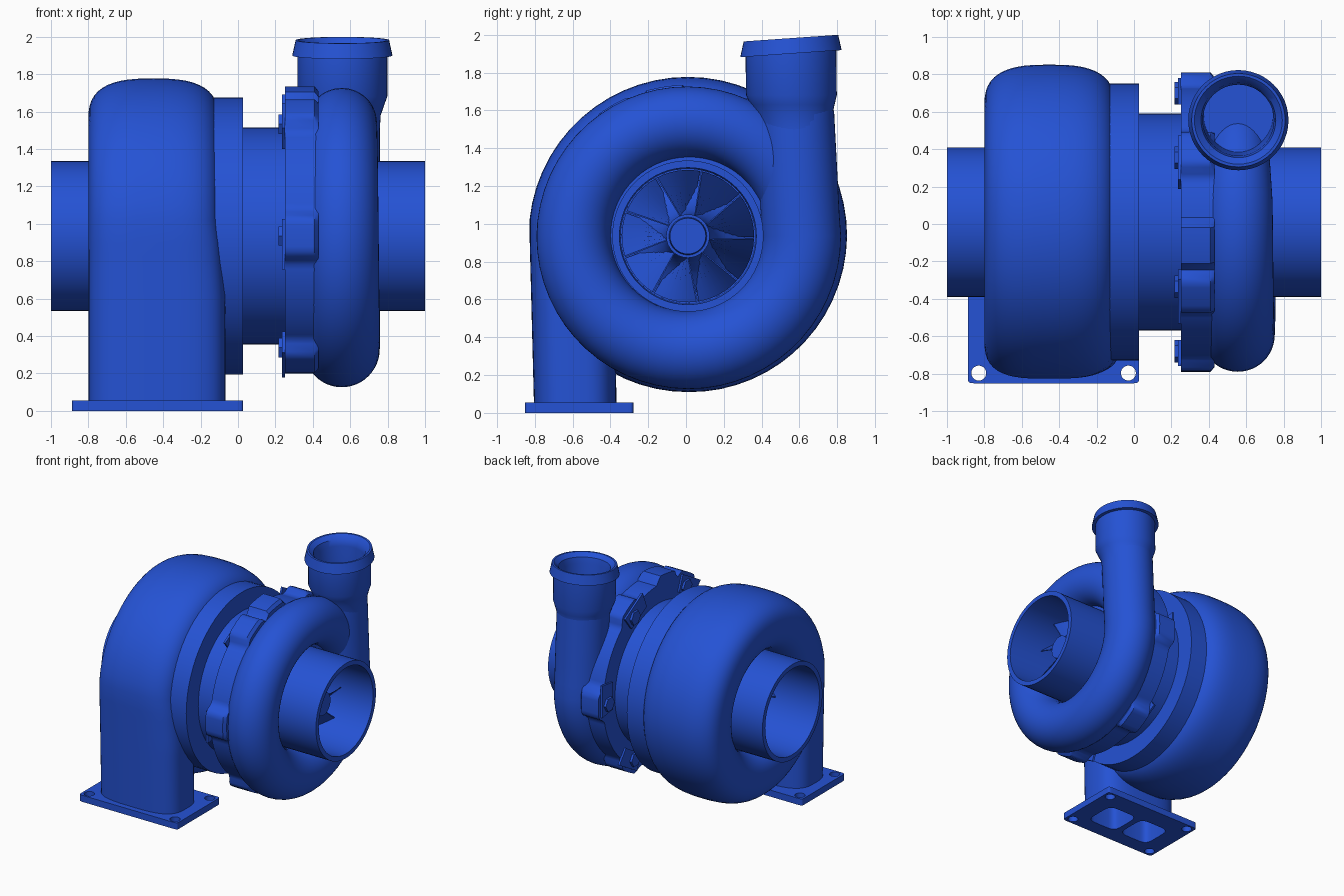
import bpy, bmesh
from math import sin, cos, pi, radians, copysign
from mathutils import Vector

if "Cube" in bpy.data.objects:
    bpy.data.objects.remove(bpy.data.objects["Cube"], do_unlink=True)

AXIS = Vector((0, 0.01, 0.935))   # shaft centre line, running along x

paint = bpy.data.materials.new("blue_paint")
paint.use_nodes = True
paint.diffuse_color = (0.018, 0.085, 0.66, 1)
paint.node_tree.nodes["Principled BSDF"].inputs["Base Color"].default_value = paint.diffuse_color


def finish(obj, angle=35):
    """Paint the object and smooth everything but its sharp edges."""
    obj.data.materials.clear()
    obj.data.materials.append(paint)
    bpy.ops.object.select_all(action='DESELECT')
    obj.select_set(True)
    bpy.context.view_layer.objects.active = obj
    bpy.ops.object.shade_smooth_by_angle(angle=radians(angle))


def loft(name, shells, start=True, end=True):
    """Skin each shell, a list of equal rings, with optional end caps."""
    bm = bmesh.new()
    for rings in shells:
        rows = [[bm.verts.new(p) for p in ring] for ring in rings]
        n = len(rows[0])
        for a, b in zip(rows, rows[1:]):
            for i in range(n):
                k = (i + 1) % n
                bm.faces.new((a[i], a[k], b[k], b[i]))
        if start:
            bm.faces.new(rows[0][::-1])
        if end:
            bm.faces.new(rows[-1])
    bmesh.ops.recalc_face_normals(bm, faces=bm.faces)
    mesh = bpy.data.meshes.new(name)
    bm.to_mesh(mesh)
    bm.free()
    obj = bpy.data.objects.new(name, mesh)
    bpy.context.collection.objects.link(obj)
    finish(obj)


def ellipse(n, exponent=2):
    """Unit superellipse points."""
    angles = [2 * pi * i / n for i in range(n)]
    power = 2 / exponent
    return [(copysign(abs(cos(a)) ** power, cos(a)),
             copysign(abs(sin(a)) ** power, sin(a))) for a in angles]


def ring(center, u, v, hu, hv, exponent=2, n=48):
    u, v, center = Vector(u), Vector(v), Vector(center)
    return [center + u * hu * c + v * hv * s for c, s in ellipse(n, exponent)]


def lathe(name, profile, n=64, **caps):
    """Turn (x, radius) points about the shaft."""
    rings = [ring(AXIS + Vector((x, 0, 0)), (0, 1, 0), (0, 0, 1), r, r, 2, n)
             for x, r in profile]
    loft(name, [rings], **caps)


def polar(x, r, deg):
    a = radians(deg)
    return AXIS + Vector((x, r * cos(a), r * sin(a)))


def scroll_ring(x, r, deg, hx, hr, exponent=2):
    a = radians(deg)
    return ring(polar(x, r, deg), (1, 0, 0), (0, cos(a), sin(a)), hx, hr, exponent)


def mix(a, b, t):
    return a + (b - a) * max(0, min(1, t))


# Turbine housing: rounded neck rising into a scroll
rings = []
for i in range(13):
    z = mix(0.05, 0.9, i / 12)
    t = (z - 0.6) / 0.45
    rings.append(ring((mix(-0.433, -0.45, t), mix(-0.585, -0.605, z), z), (1, 0, 0), (0, -1, 0),
                      mix(0.366, 0.35, t), mix(0.218, 0.224, z), 3.2))
for i in range(1, 57):
    deg = 180 - 6 * i
    rings.append(scroll_ring(-0.452, mix(0.617, 0.6, -deg / 90), deg,
                             mix(0.348, 0.3, (-deg - 130) / 26), 0.225, mix(3.2, 2.8, i / 8)))
loft("turbine_housing", [rings], start=False)

# Mounting flange: plate outline with bolt holes and two ports
curve = bpy.data.curves.new("mounting_flange", 'CURVE')
curve.dimensions = '2D'
curve.fill_mode = 'BOTH'
curve.extrude = 0.0275
FX, FY, PORT_Y = -0.43, -0.565, -0.585


def outline(cx, cy, hx, hy, exponent, n=32):
    spline = curve.splines.new('POLY')
    spline.points.add(n - 1)
    spline.use_cyclic_u = True
    for p, (c, s) in zip(spline.points, ellipse(n, exponent)):
        p.co = (cx + hx * c, cy + hy * s, 0, 1)


outline(FX, FY, 0.458, 0.287, 40, 64)
for sx in (-1, 1):
    outline(FX + sx * 0.165, PORT_Y, 0.14, 0.14, 5)
    for sy in (-1, 1):
        outline(FX + sx * 0.4, FY + sy * 0.232, 0.04, 0.04, 2, 24)
flange = bpy.data.objects.new("mounting_flange", curve)
flange.location.z = 0.0275
bpy.context.collection.objects.link(flange)
bpy.ops.object.select_all(action='DESELECT')
flange.select_set(True)
bpy.context.view_layer.objects.active = flange
bpy.ops.object.convert(target='MESH')
finish(bpy.context.view_layer.objects.active)

# Gas passages inside the neck
ports = [[ring((FX + s * 0.165, PORT_Y, z), (1, 0, 0), (0, 1, 0), 0.14, 0.14, 5, 32)
          for z in (0.03, 0.65)] for s in (-1, 1)]
loft("port_passages", ports, start=False)

# Central bodies
lathe("turbine_back_plate", [(-0.3, 0.74), (0.028, 0.74)])
lathe("bearing_housing", [(0, 0.58), (0.27, 0.58)])

# Compressor back plate with bolt lobes and one extra boss near the top
LOBES = (0, 60, 99, 120, 180, 240, 300)


def lobed(x, tip):
    points = []
    for deg in range(0, 360, 2):
        off = min(abs((deg - c + 180) % 360 - 180) for c in LOBES)
        points.append(polar(x, mix(tip, 0.735, (off - 7) / 4), deg))
    return points


loft("compressor_back_plate", [[lobed(0.25, 0.8), lobed(0.41, 0.8), lobed(0.43, 0.775)]])
lathe("compressor_core", [(0.4, 0.735), (0.47, 0.73), (0.55, 0.6), (0.57, 0.39)],
      start=False, end=False)

# Clamp plates and hex bolts
plates, bolts = [], []
for deg in range(0, 360, 60):
    a = radians(deg)
    radial, tangent = Vector((0, cos(a), sin(a))), Vector((0, -sin(a), cos(a)))
    plates.append([[polar(x, 0.7, deg) + radial * p * 0.07 + tangent * q
                    for p, q in ((-1, -0.07), (1, -0.09), (1, 0.18), (-1, 0.16))]
                   for x in (0.235, 0.252)])
    bolts.append([ring(polar(x, 0.69, deg), radial, tangent, 0.06, 0.06, 2, 6)
                  for x in (0.216, 0.24)])
loft("clamp_plates", plates)
loft("clamp_bolts", bolts)

# Compressor scroll growing into the discharge pipe
rings = []
for i in range(57):
    t = i / 56
    r = mix(0.18, 0.208, t * 1.25)
    rings.append(scroll_ring(0.555, mix(0.785, 0.81, t * 1.3) - r, 24 + 336 * t,
                             mix(0.15, 0.18, t * 6) + mix(0, 0.023, t * 1.6), r))
for z in (1.05, 1.2, 1.35, 1.48, 1.6):
    t = (z - 0.93) / 0.67
    rings.append(ring((0.555, mix(0.61, 0.575, t), z), (1, 0, 0), (0, 1, 0), 0.203, 0.208))
loft("compressor_scroll", [rings], end=False)

# Discharge socket with tilted, chamfered collar and a blind bore
socket = [(1.5, 0.2), (1.58, 0.205), (1.63, 0.222), (1.68, 0.24), (1.9, 0.24), (1.9, 0.268),
          (1.982, 0.25), (1.982, 0.235), (1.95, 0.2), (1.9, 0.19), (1.52, 0.185)]
rings = []
for z, r in socket:
    pts = ring((0.558, mix(0.58, 0.555, (z - 1.5) / 0.2), z), (1, 0, 0), (0, 1, 0), r, r)
    if z > 1.85:
        for p in pts:
            p.z += 0.07 * (p.y - 0.555)
    rings.append(pts)
loft("discharge_socket", [rings], start=False)

# Inlet and outlet tubes with a wheel set inside each
for name, s, shift in (("compressor", 1, -0.04), ("turbine", -1, -0.14)):
    lathe(name + "_tube", [(s * x, r) for x, r in
          ((0.4, 0.4), (1, 0.4), (1, 0.362), (0.4, 0.355))], start=False)
    hub = [(0.48, 0.3), (0.54, 0.2), (0.62, 0.14), (0.74, 0.115), (0.78, 0.115),
           (0.78, 0.1), (0.83, 0.095)]
    lathe(name + "_wheel_hub", [(s * (x + shift), r) for x, r in hub], n=32)
    blades = []
    for b in range(9):
        rows = []
        for i in range(7):
            t = i / 6
            x = s * (mix(0.5, 0.75, t) + shift)
            deg = b * 40 + 30 * t
            rows.append([polar(x, 0.1, deg - 1.5), polar(x, 0.35, deg + 8 * t - 0.6),
                         polar(x, 0.35, deg + 8 * t + 0.6), polar(x, 0.1, deg + 1.5)])
        blades.append(rows)
    loft(name + "_blades", blades)
